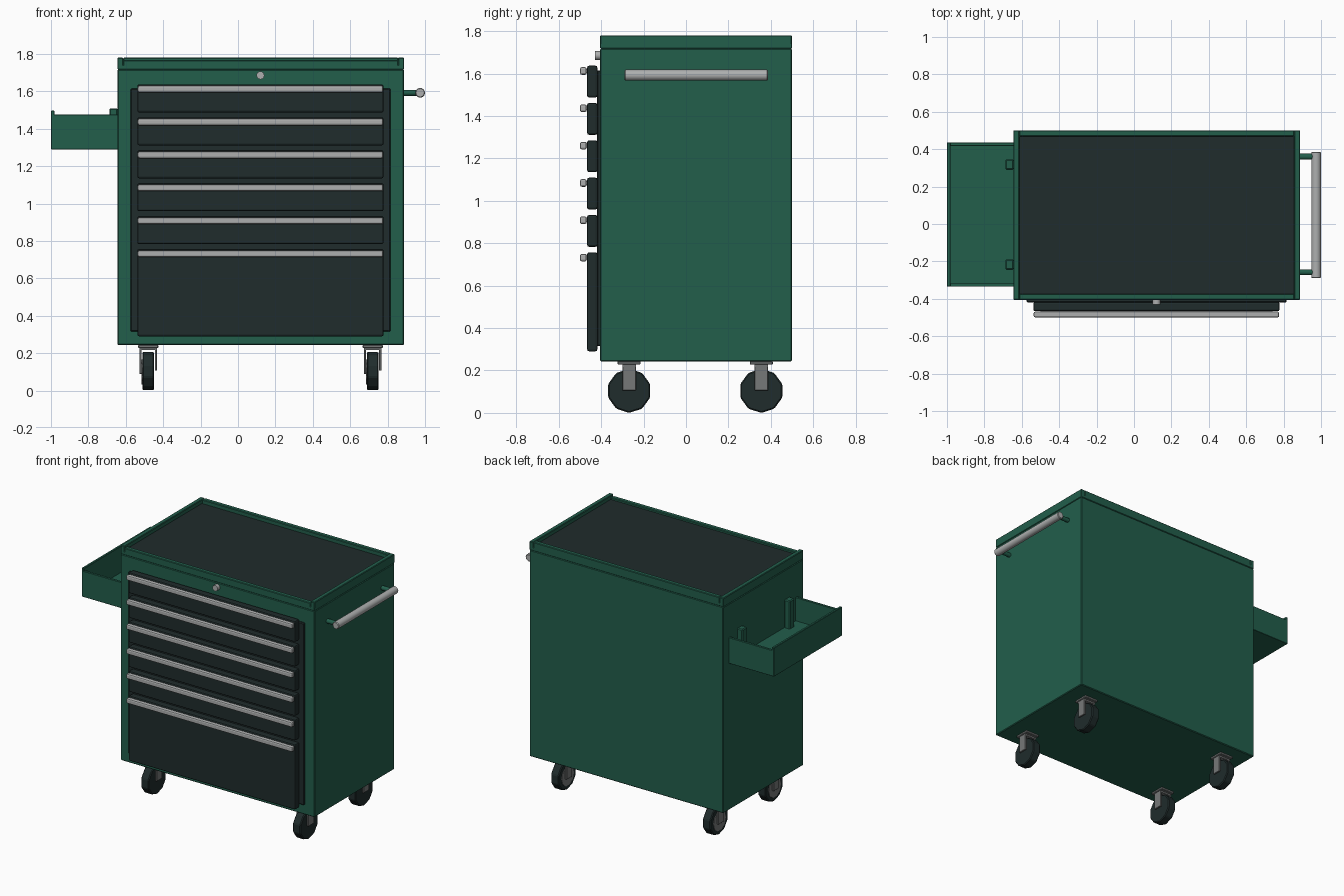
import bpy, math
from mathutils import Vector

if "Cube" in bpy.data.objects:
    bpy.data.objects.remove(bpy.data.objects["Cube"])


def material(name, rgb):
    m = bpy.data.materials.new(name)
    m.diffuse_color = (*rgb, 1)
    m.use_nodes = True
    m.node_tree.nodes["Principled BSDF"].inputs["Base Color"].default_value = m.diffuse_color
    return m


GREEN = material("dark green paint", (0.016, 0.112, 0.071))
DARK = material("charcoal", (0.014, 0.025, 0.025))
SILVER = material("silver metal", (0.42, 0.43, 0.43))
STEEL = material("grey steel", (0.18, 0.19, 0.19))


def finish(ob, name, mat, bevel=0, segments=1):
    ob.name = name
    ob.data.materials.append(mat)
    if bevel:
        b = ob.modifiers.new("edge", 'BEVEL')
        b.width = bevel
        b.segments = segments
        b.limit_method = 'ANGLE'
    return ob


def box(name, mat, x, y, z, bevel=0.0, segments=1):
    """Box from (min, max) ranges."""
    bpy.ops.mesh.primitive_cube_add(size=1)
    ob = bpy.context.object
    c = Vector((sum(x) / 2, sum(y) / 2, sum(z) / 2))
    s = (x[1] - x[0], y[1] - y[0], z[1] - z[0])
    for v in ob.data.vertices:
        v.co = Vector((v.co.x * s[0], v.co.y * s[1], v.co.z * s[2]))
    ob.location = c
    return finish(ob, name, mat, bevel, segments)


def rod(name, mat, center, r, length, axis, sides=16, bevel=0.0, smooth=True):
    rot = {'X': (0, math.pi / 2, 0), 'Y': (math.pi / 2, 0, 0), 'Z': (0, 0, 0)}[axis]
    # a vertex-first start angle keeps low-sided wheels flat on the floor
    bpy.ops.mesh.primitive_cylinder_add(vertices=sides, radius=r, depth=length,
                                        location=center, rotation=rot)
    ob = bpy.context.object
    if smooth:
        bpy.ops.object.shade_smooth_by_angle(angle=math.radians(40))
    return finish(ob, name, mat, bevel)


# cabinet body and lid
X0, X1, Y0, Y1 = -0.645, 0.888, -0.405, 0.5
box("cabinet_body", GREEN, (X0, X1), (Y0, Y1), (0.243, 1.717), 0.005)
box("lid_base", GREEN, (X0, X1), (Y0, Y1), (1.717, 1.742), 0.003)
R = 0.032
box("lid_rim_left", GREEN, (X0, X0 + R), (Y0, Y1), (1.735, 1.78), 0.004)
box("lid_rim_right", GREEN, (X1 - R, X1), (Y0, Y1), (1.735, 1.78), 0.004)
box("lid_rim_back", GREEN, (X0 + R, X1 - R), (Y1 - R, Y1), (1.735, 1.78), 0.004)
box("lid_rim_front", GREEN, (X0 + R, X1 - R), (Y0, Y0 + R), (1.735, 1.767), 0.004)
box("top_mat", DARK, (X0 + R, X1 - R), (Y0 + R, Y1 - R), (1.738, 1.752))

# recessed front panel and lock
box("drawer_surround", DARK, (-0.574, 0.815), (-0.42, -0.40), (0.315, 1.615), 0.005)
rod("lock", SILVER, (0.12, -0.415, 1.685), 0.021, 0.03, 'Y')

# drawers with full-width pulls
for i in range(6):
    top = 1.637 - 0.176 * i
    bottom = 0.29 if i == 5 else top - 0.15
    box(f"drawer_{i + 1}", DARK, (-0.538, 0.778), (-0.466, -0.418), (bottom, top), 0.009, 2)
    box(f"drawer_pull_{i + 1}", SILVER, (-0.536, 0.776), (-0.5, -0.468),
        (top - 0.043, top - 0.007), 0.009, 2)
    box(f"pull_mount_{i + 1}", SILVER, (-0.5, 0.74), (-0.475, -0.46),
        (top - 0.034, top - 0.016))

# push handle on the right side
rod("push_handle", SILVER, (0.974, 0.048, 1.592), 0.026, 0.675, 'Y', 16, 0.004)
for n, y in (("front", -0.258), ("back", 0.36)):
    rod(f"handle_post_{n}", GREEN, (0.925, y, 1.592), 0.016, 0.09, 'X', 12)

# hanging tray on the left side
TX, TY, T = (-1.0, -0.643), (-0.335, 0.435), 0.018
box("tray_floor", GREEN, TX, TY, (1.29, 1.308), 0.002)
box("tray_front_wall", GREEN, TX, (TY[0], TY[0] + T), (1.29, 1.475), 0.002)
box("tray_back_wall", GREEN, TX, (TY[1] - T, TY[1]), (1.29, 1.475), 0.002)
box("tray_outer_wall", GREEN, (TX[0], TX[0] + T), TY, (1.29, 1.497), 0.003)
for n, y in (("front", -0.217), ("back", 0.318)):
    box(f"tray_hook_{n}", GREEN, (-0.688, -0.643), (y - 0.028, y + 0.028), (1.3, 1.508), 0.006)

# casters
for sx, x in (("left", -0.48), ("right", 0.72)):
    for sy, y in (("front", -0.268), ("back", 0.355)):
        n = f"{sy}_{sx}"
        wheel = rod(f"wheel_{n}", DARK, (x, y, 0.1), 0.104, 0.062, 'X', 10, 0.006, False)
        # turn the decagon so a flat side rests on the floor
        for v in wheel.data.vertices:
            a = math.radians(18)
            px, py = v.co.x, v.co.y
            v.co.x = px * math.cos(a) - py * math.sin(a)
            v.co.y = px * math.sin(a) + py * math.cos(a)
        low = min((wheel.rotation_euler.to_matrix() @ v.co).z for v in wheel.data.vertices)
        wheel.location.z = -low
        rod(f"hub_{n}", STEEL, (x - 0.031, y, 0.1), 0.07, 0.008, 'X', 10, 0, False)
        box(f"caster_plate_{n}", STEEL, (x - 0.054, x + 0.054), (y - 0.054, y + 0.054),
            (0.227, 0.245), 0.004)
        box(f"fork_bridge_{n}", STEEL, (x - 0.047, x + 0.047), (y - 0.032, y + 0.032),
            (0.216, 0.23))
        for s, side in ((-1, "a"), (1, "b")):
            c = x + s * 0.041
            box(f"fork_arm_{side}_{n}", STEEL, (c - 0.006, c + 0.006),
                (y - 0.032, y + 0.032), (0.106 if s > 0 else 0.088, 0.23), 0.002)
